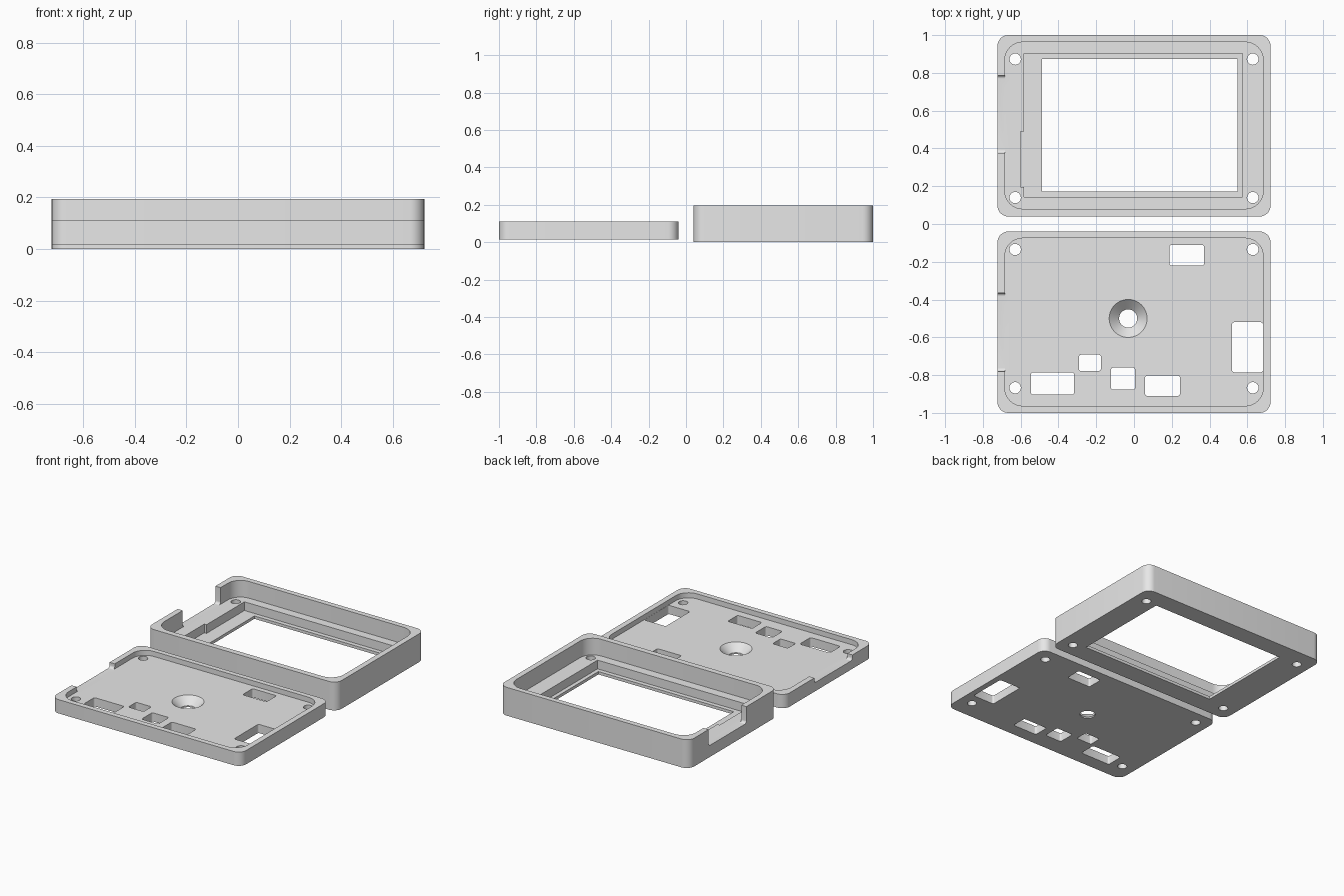
import bpy, bmesh, math
from mathutils import Matrix

if "Cube" in bpy.data.objects:
    bpy.data.objects.remove(bpy.data.objects["Cube"])

plastic = bpy.data.materials.new("grey plastic")
plastic.diffuse_color = (0.8, 0.8, 0.8, 1)
plastic.use_nodes = True
plastic.node_tree.nodes["Principled BSDF"].inputs["Base Color"].default_value = plastic.diffuse_color


def round_rect(x0, x1, y0, y1, r, n=8):
    """Outline of a rectangle with rounded corners."""
    pts = []
    corners = ((x1 - r, y1 - r), (x0 + r, y1 - r), (x0 + r, y0 + r), (x1 - r, y0 + r))
    for k, (cx, cy) in enumerate(corners):
        for i in range(n + 1):
            a = math.pi / 2 * (k + i / n)
            pts.append((cx + r * math.cos(a), cy + r * math.sin(a)))
    return pts


def prism(name, outline, lo, hi, along_x=False):
    """Extrude an outline along z, or a (y, z) outline along x."""
    bm = bmesh.new()
    base = bm.faces.new([bm.verts.new((u, v, lo)) for u, v in outline])
    ext = bmesh.ops.extrude_face_region(bm, geom=[base])
    top = [g for g in ext["geom"] if isinstance(g, bmesh.types.BMVert)]
    bmesh.ops.translate(bm, verts=top, vec=(0, 0, hi - lo))
    if along_x:
        bm.transform(Matrix(((0, 0, 1, 0), (1, 0, 0, 0), (0, 1, 0, 0), (0, 0, 0, 1))))
    return finish(name, bm)


def lathe(name, x, y, r0, r1, z0, z1, sides=32):
    """Cylinder or cone standing between two heights."""
    bm = bmesh.new()
    bmesh.ops.create_cone(bm, cap_ends=True, segments=sides, radius1=r0, radius2=r1,
                          depth=z1 - z0, matrix=Matrix.Translation((x, y, (z0 + z1) / 2)))
    return finish(name, bm)


def finish(name, bm):
    bmesh.ops.recalc_face_normals(bm, faces=bm.faces)
    mesh = bpy.data.meshes.new(name)
    bm.to_mesh(mesh)
    bm.free()
    mesh.materials.append(plastic)
    ob = bpy.data.objects.new(name, mesh)
    bpy.context.collection.objects.link(ob)
    return ob


def carve(body, cutters):
    """Cut every cutter out of the body, then smooth the round edges."""
    for c in cutters:
        bpy.ops.object.select_all(action='DESELECT')
        body.select_set(True)
        bpy.context.view_layer.objects.active = body
        mod = body.modifiers.new("cut", 'BOOLEAN')
        mod.operation, mod.solver, mod.object = 'DIFFERENCE', 'EXACT', c
        bpy.ops.object.modifier_apply(modifier=mod.name)
        bpy.data.objects.remove(c)
    bpy.ops.object.shade_smooth_by_angle(angle=math.radians(30))


def screw_holes(ys):
    return [lathe("screw_hole", x, y, 0.03, 0.03, -0.2, 0.4, 24)
            for x in (-0.629, 0.629) for y in ys]


W = 0.723

# Screen frame: deep tray with a stepped window and a side slot
FLOOR = 0.08
frame = prism("screen_frame", round_rect(-W, W, 0.04, 1.0, 0.057), 0, 0.195)
carve(frame, [
    prism("cavity", round_rect(-0.684, 0.684, 0.08, 0.963, 0.095), FLOOR, 0.4),
    prism("screen_pocket", [(-0.583, 0.143), (0.574, 0.143), (0.574, 0.903), (-0.583, 0.903),
                            (-0.583, 0.49), (-0.6, 0.49), (-0.6, 0.197), (-0.583, 0.197)],
          0.02, 0.3),
    prism("window", [(-0.486, 0.173), (0.547, 0.173), (0.547, 0.873), (-0.486, 0.873)], -0.2, 0.3),
    prism("side_slot", round_rect(0.375, 0.787, FLOOR, 0.5, 0.018), -0.9, -0.65, True),
] + screw_holes((0.14, 0.873)))

# Back plate: shallow tray with connector openings and a countersunk hole
BASE, TOP, DECK = 0.015, 0.11, 0.075
plate = prism("back_plate", round_rect(-W, W, -1.0, -0.04, 0.057), BASE, TOP)
openings = [
    (0.188, 0.371, -0.22, -0.11), (0.519, 0.683, -0.785, -0.52),
    (-0.546, -0.317, -0.903, -0.785), (-0.292, -0.175, -0.778, -0.692),
    (-0.122, 0.005, -0.877, -0.76), (0.058, 0.244, -0.91, -0.803),
]
carve(plate, [
    prism("tray", round_rect(-0.684, 0.684, -0.963, -0.075, 0.095), DECK, 0.3),
    prism("side_slot", round_rect(-0.78, -0.365, DECK, 0.4, 0.018), -0.9, -0.65, True),
    lathe("countersink", -0.031, -0.5, 0.048, 0.111, 0.025, 0.085, 48),
    lathe("centre_hole", -0.031, -0.5, 0.048, 0.048, -0.1, 0.05, 48),
] + [prism("opening", round_rect(*o, 0.012, 4), -0.2, 0.3) for o in openings]
  + screw_holes((-0.135, -0.867)))
